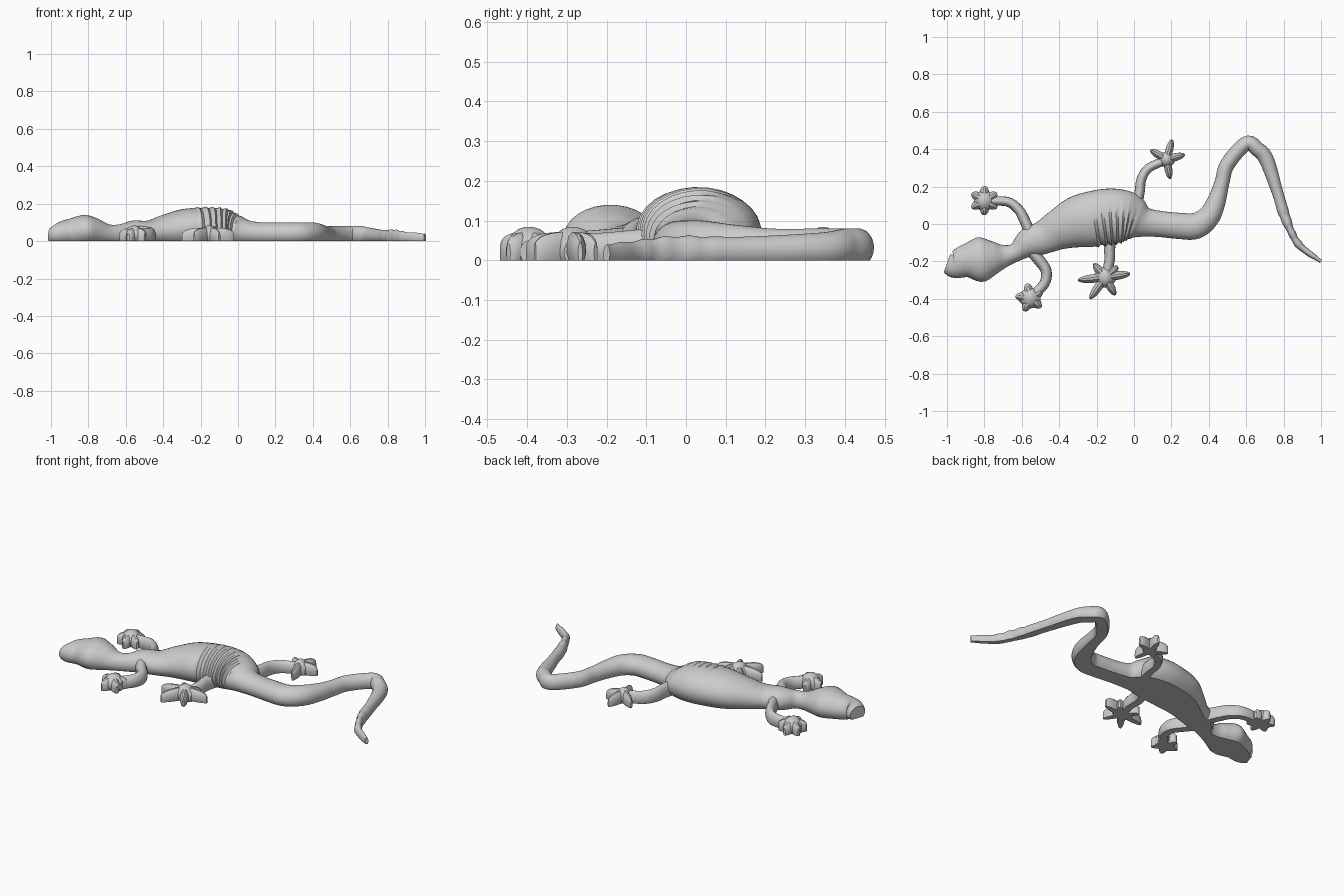
import bpy
import bmesh
from math import sin, cos, pi, radians, hypot
from mathutils import Vector

default_cube = bpy.data.objects.get("Cube")
if default_cube:
    bpy.data.objects.remove(default_cube, do_unlink=True)

grey = bpy.data.materials.new("Plain grey")
grey.use_nodes = True
grey_colour = (0.6, 0.6, 0.6, 1)
grey.diffuse_color = grey_colour
grey.node_tree.nodes["Principled BSDF"].inputs["Base Color"].default_value = grey_colour


def smooth_path(points, steps):
    """Pass a smooth curve through stations of x, y, half width and height."""
    stations = [Vector(p) for p in points]
    padded = [stations[0]] + stations + [stations[-1]]
    path = []
    for a, b, c, d in zip(padded, padded[1:], padded[2:], padded[3:]):
        for step in range(steps):
            t = step / steps
            path.append(b + (c - a) * t / 2
                        + (a - b * 2.5 + c * 2 - d / 2) * t * t
                        + (b * 3 - a - c * 3 + d) * t ** 3 / 2)
    path.append(stations[-1])
    return path


def no_bulge(index, station, angle):
    return 1.0


def sweep(name, points, steps=4, sides=14, bulge=no_bulge):
    """Loft a rounded section with a flat underside along a ground path."""
    path = smooth_path(points, steps)
    mesh = bpy.data.meshes.new(name)
    bm = bmesh.new()
    rings = []
    for index, station in enumerate(path):
        x, y, width, height = station
        before = path[max(index - 1, 0)]
        after = path[min(index + 1, len(path) - 1)]
        dx, dy = after.x - before.x, after.y - before.y
        length = hypot(dx, dy)
        side_x, side_y = dy / length, -dx / length
        ring = []
        for side in range(sides):
            angle = radians(-42 + 264 * side / (sides - 1))
            grow = bulge(index, station, angle)
            across = cos(angle) * width * grow
            lift = max(0, height * (0.4 + 0.6 * sin(angle) * grow))
            if side in (0, sides - 1):
                lift = 0
            ring.append(bm.verts.new((x + side_x * across, y + side_y * across, lift)))
        rings.append(ring)
    for low, high in zip(rings, rings[1:]):
        for side in range(sides):
            following = (side + 1) % sides
            bm.faces.new((low[side], low[following], high[following], high[side]))
    bm.faces.new(rings[0])
    bm.faces.new(reversed(rings[-1]))
    bmesh.ops.recalc_face_normals(bm, faces=bm.faces)
    bm.to_mesh(mesh)
    bm.free()
    mesh.materials.append(grey)
    obj = bpy.data.objects.new(name, mesh)
    bpy.context.collection.objects.link(obj)
    bpy.ops.object.select_all(action="DESELECT")
    obj.select_set(True)
    bpy.context.view_layer.objects.active = obj
    bpy.ops.object.shade_smooth_by_angle(angle=radians(35))
    return obj


def skin_folds(index, station, angle):
    """Creased skin over the hip and small scallops at the tail tip."""
    if station.x > 0.8:
        return 1 + 0.08 * sin(index * pi / 2)
    if -0.24 < station.x < 0.02:
        near_hip = max(0, cos(angle - radians(40)))
        return 1 + near_hip * (0.06 * (index % 3) - 0.07)
    return 1.0


def foot(name, x, y, palm, toes, toe_width):
    """Rounded palm with toes given as pairs of direction and reach."""
    sweep(name + "_palm", [(x - palm, y, palm * 0.4, 0.05),
                           (x - palm / 2, y, palm * 0.85, 0.075),
                           (x, y, palm, 0.085),
                           (x + palm / 2, y, palm * 0.85, 0.075),
                           (x + palm, y, palm * 0.4, 0.05)])
    for number, (direction, reach) in enumerate(toes):
        dx, dy = cos(radians(direction)), sin(radians(direction))
        stations = [(0, toe_width, 0.075), (0.55, toe_width, 0.07),
                    (0.85, toe_width * 0.7, 0.06), (1, toe_width * 0.25, 0.045)]
        sweep(f"{name}_toe_{number + 1}",
              [(x + dx * reach * f, y + dy * reach * f, w, h) for f, w, h in stations],
              steps=3, sides=10)


def leg(name, points, width):
    """Slim curved limb, thicker where it joins the body."""
    last = len(points) - 1
    sweep(name, [(x, y, width * (1.25 - 0.25 * i / last), 0.085 - 0.02 * i / last)
                 for i, (x, y) in enumerate(points)])


# Head, trunk and winding tail in one skin
head = [(-1, -.21, .05, .07), (-.96, -.22, .07, .1), (-.9, -.2, .09, .12),
        (-.82, -.19, .12, .14), (-.75, -.18, .09, .12), (-.69, -.17, .06, .09)]
trunk = [(-.63, -.15, .05, .09), (-.56, -.1, .08, .11), (-.48, -.07, .09, .11),
         (-.4, -.03, .11, .14), (-.3, .01, .14, .17), (-.2, .03, .15, .18),
         (-.12, .04, .15, .18), (-.05, .04, .14, .17), (0, .03, .12, .14)]
tail = [(.06, .01, .08, .11), (.14, 0, .07, .1), (.24, -.01, .07, .1),
        (.33, -.01, .07, .1), (.4, .04, .06, .1), (.44, .12, .05, .09),
        (.47, .22, .04, .08), (.5, .32, .04, .08), (.6, .43, .04, .08),
        (.66, .4, .04, .08), (.71, .34, .04, .07), (.77, .16, .03, .06),
        (.8, .06, .03, .06), (.84, -.04, .02, .06), (.89, -.12, .02, .05),
        (1, -.2, .01, .04)]
sweep("body", head + trunk + tail, steps=6, sides=22, bulge=skin_folds)

# Legs
leg("front_right_leg", [(-.55, -.06), (-.59, .03), (-.62, .08), (-.68, .12), (-.8, .12)], .024)
leg("front_left_leg", [(-.56, -.13), (-.51, -.19), (-.47, -.25), (-.48, -.32), (-.55, -.39)], .026)
leg("back_right_leg", [(.01, .08), (.03, .17), (.04, .24), (.08, .3), (.17, .34)], .023)
leg("back_left_leg", [(-.11, -.04), (-.13, -.12), (-.13, -.19), (-.15, -.28)], .026)

# Stubby front feet with evenly spread toes
foot("front_right_foot", -.8, .125, .056, [(30 + 60 * i, .078) for i in range(6)], .026)
foot("front_left_foot", -.555, -.395, .056, [(30 + 72 * i, .078) for i in range(5)], .026)

# Long-toed back feet
foot("back_right_foot", .175, .345, .042,
     [(75, .11), (15, .1), (-80, .105), (150, .1)], .021)
foot("back_left_foot", -.155, -.285, .055,
     [(8, .135), (186, .145), (235, .14), (300, .11), (130, .095), (40, .09)], .023)
